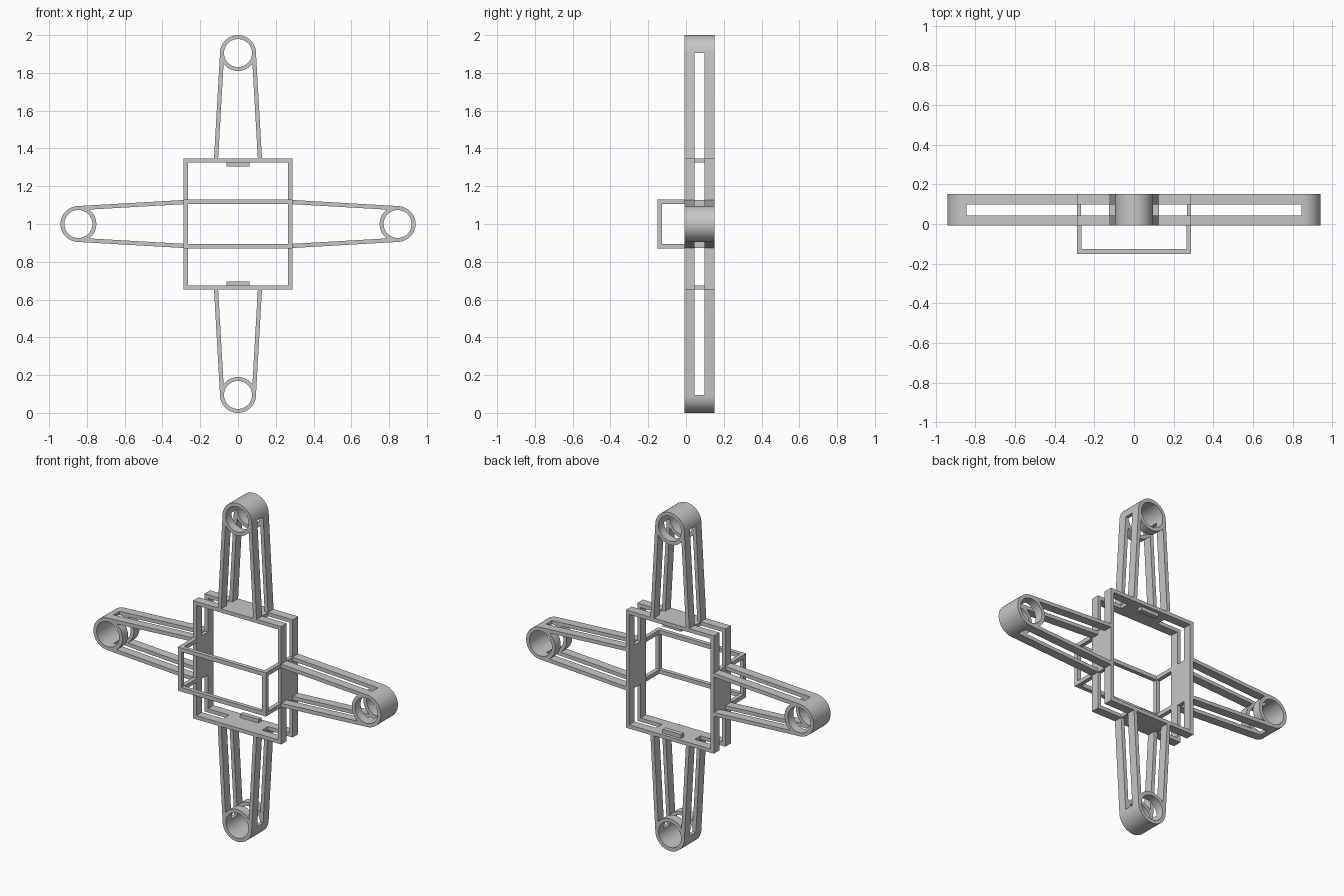
import bpy, bmesh, math
from mathutils import Matrix, Vector

cube = bpy.data.objects.get("Cube")
if cube:
    bpy.data.objects.remove(cube, do_unlink=True)

MID_Z = 1.0                      # height of the cross centre
FRONT, BACK = -0.008, 0.151      # depth of the main structure
DEPTH = BACK - FRONT
MID_Y = (FRONT + BACK) / 2
SLOT = DEPTH / 3 + 0.002         # width of the lightening slot
T = 0.022                        # wall thickness
FX, FZ = 0.288, 0.348            # half size of the central frame
BASE, LENGTH, R = 0.127, 0.557, 0.095   # arm half width, length to ring, ring radius
CAGE_Y, CAGE_Z, CAGE_T = -0.151, 0.129, 0.024

grey = bpy.data.materials.new("plain_grey")
grey.use_nodes = True
grey.diffuse_color = (0.57, 0.57, 0.57, 1)
grey.node_tree.nodes["Principled BSDF"].inputs["Base Color"].default_value = grey.diffuse_color


def finish(name, bm):
    mesh = bpy.data.meshes.new(name)
    bm.to_mesh(mesh)
    bm.free()
    mesh.materials.append(grey)
    obj = bpy.data.objects.new(name, mesh)
    bpy.context.scene.collection.objects.link(obj)
    return obj


def boxes(name, bounds):
    """One mesh of boxes, each given by two opposite corners."""
    bm = bmesh.new()
    for a, b in bounds:
        size = [abs(q - p) for p, q in zip(a, b)]
        m = Matrix.Translation((Vector(a) + Vector(b)) / 2) @ Matrix.Diagonal((*size, 1))
        bmesh.ops.create_cube(bm, size=1, matrix=m)
    return finish(name, bm)


def prism(name, outline, depth):
    """Closed outline in x and z, extruded evenly along y."""
    bm = bmesh.new()
    face = bm.faces.new([bm.verts.new((x, -depth / 2, z)) for x, z in outline])
    ext = bmesh.ops.extrude_face_region(bm, geom=[face], use_keep_orig=True)
    moved = [v for v in ext["geom"] if isinstance(v, bmesh.types.BMVert)]
    bmesh.ops.translate(bm, verts=moved, vec=(0, depth, 0))
    bmesh.ops.recalc_face_normals(bm, faces=bm.faces)
    if bm.calc_volume(signed=True) < 0:
        bmesh.ops.reverse_faces(bm, faces=bm.faces)
    return finish(name, bm)


def activate(obj):
    bpy.ops.object.select_all(action='DESELECT')
    obj.select_set(True)
    bpy.context.view_layer.objects.active = obj


def cut(obj, cutter):
    cutter.hide_render = True
    mod = obj.modifiers.new("cut", 'BOOLEAN')
    mod.operation, mod.solver, mod.object = 'DIFFERENCE', 'EXACT', cutter
    activate(obj)
    bpy.ops.object.modifier_apply(modifier=mod.name)
    bpy.data.objects.remove(cutter, do_unlink=True)


def rect(w, h):
    return [(-w, -h), (w, -h), (w, h), (-w, h)]


def arc(radius, start, end, n):
    angles = [start + (end - start) * i / n for i in range(n + 1)]
    return [(radius * math.cos(t), LENGTH + radius * math.sin(t)) for t in angles]


# Central frame, slotted round each corner
frame = prism("central_frame", rect(FX, FZ), DEPTH)
cut(frame, prism("opening", rect(FX - T, FZ - T), 1))
cut(frame, boxes("corner_slots", [
    ((sx * BASE, -SLOT / 2, sz * BASE), (sx * 0.5, SLOT / 2, sz * 0.5))
    for sx in (-1, 1) for sz in (-1, 1)]))
frame.location = (0, MID_Y, MID_Z)

# Tapered arm: two slotted struts running tangent into a ring
a = math.acos(R / math.hypot(BASE, LENGTH)) - math.atan2(LENGTH, BASE)
inner = (R - T + LENGTH * math.sin(a)) / math.cos(a)
join = a - math.acos((R - T) / R)
rim = [(-BASE, 0), (BASE, 0)] + arc(R, a, math.pi - a, 32)
gap = ([(-inner, 0), (-inner, -0.1), (inner, -0.1), (inner, 0)]
       + arc(R, join, -math.pi - join, 24))
arm = prism("top_arm", rim, DEPTH)
cut(arm, prism("gap", gap, 1))
cut(arm, prism("bore", arc(R - T + 0.001, 0, 2 * math.pi, 64)[:-1], 1))
cut(arm, boxes("arm_slot", [((-0.3, -SLOT / 2, -0.1), (0.3, SLOT / 2, LENGTH))]))
activate(arm)
bpy.ops.object.shade_smooth_by_angle(angle=math.radians(30))

arms = [("top_arm", FZ), ("left_arm", FX), ("bottom_arm", FZ), ("right_arm", FX)]
for turn, (name, offset) in enumerate(arms):
    obj = arm
    if turn:
        obj = arm.copy()
        bpy.context.scene.collection.objects.link(obj)
    obj.name = name
    obj.matrix_world = (Matrix.Translation((0, MID_Y, MID_Z))
                        @ Matrix.Rotation(turn * math.pi / 2, 4, 'Y')
                        @ Matrix.Translation((0, 0, offset)))

# Front cage: a rectangle carried on four rails
cage = prism("cage_front", rect(FX, CAGE_Z), CAGE_T)
cut(cage, prism("cage_opening", rect(FX - CAGE_T, CAGE_Z - CAGE_T), 1))
cage.location = (0, CAGE_Y + CAGE_T / 2, MID_Z)
boxes("cage_rails", [
    ((sx * FX, CAGE_Y + CAGE_T, MID_Z + sz * CAGE_Z),
     (sx * (FX - CAGE_T), FRONT, MID_Z + sz * (CAGE_Z - CAGE_T)))
    for sx in (-1, 1) for sz in (-1, 1)])

# Small tabs inside the top and bottom walls
for name, s in (("top_tab", 1), ("bottom_tab", -1)):
    boxes(name, [((-0.06, 0.105, MID_Z + s * (FZ - T)),
                  (0.06, 0.132, MID_Z + s * (FZ - 2 * T)))])
